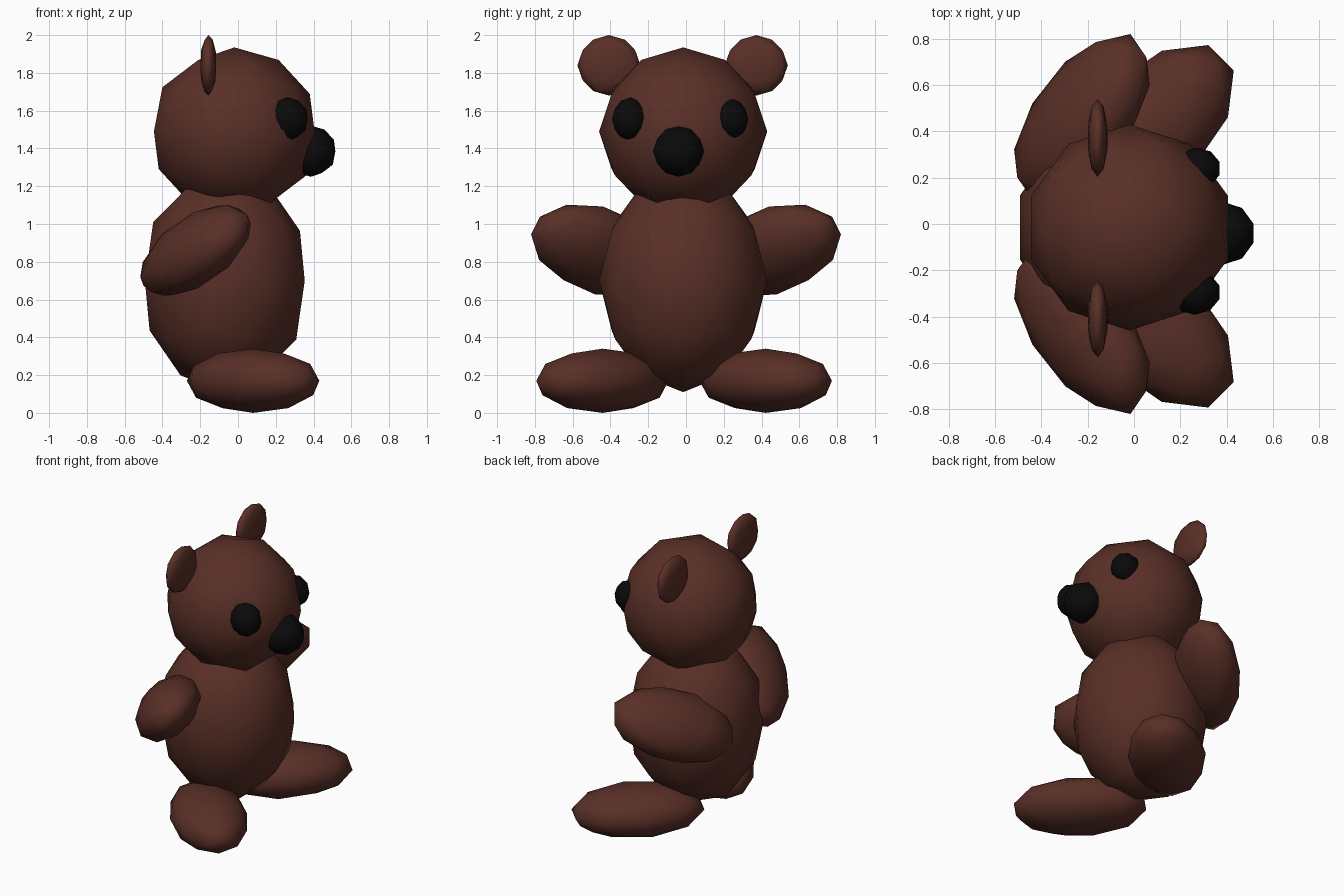
import bpy, bmesh
from mathutils import Matrix, Vector

if "Cube" in bpy.data.objects:
    bpy.data.objects.remove(bpy.data.objects["Cube"])


def material(name, rgb):
    m = bpy.data.materials.new(name)
    m.diffuse_color = (*rgb, 1.0)
    m.use_nodes = True
    m.node_tree.nodes["Principled BSDF"].inputs["Base Color"].default_value = m.diffuse_color
    return m


brown = material("brown fur", (0.10, 0.029, 0.020))
black = material("black", (0.003, 0.003, 0.003))


def ellipsoid(name, centre, radii, mat, long_axis=(1, 0, 0), thin_axis=(0, 0, 1)):
    """Low-poly ball, stretched along its own axes and turned into place."""
    x = Vector(long_axis).normalized()
    z = Vector(thin_axis)
    z = (z - x * z.dot(x)).normalized()
    turn = Matrix((x, z.cross(x), z)).transposed().to_4x4()
    bm = bmesh.new()
    bmesh.ops.create_icosphere(bm, subdivisions=2, radius=1.0)
    bm.transform(turn @ Matrix.Diagonal((*radii, 1.0)))
    for f in bm.faces:
        f.smooth = True
    mesh = bpy.data.meshes.new(name)
    bm.to_mesh(mesh)
    bm.free()
    mesh.materials.append(mat)
    ob = bpy.data.objects.new(name, mesh)
    ob.location = centre
    bpy.context.collection.objects.link(ob)
    return ob


# Torso and head
ellipsoid("body", (-0.07, -0.015, 0.70), (0.445, 0.445, 0.59), brown)
ellipsoid("head", (-0.02, -0.015, 1.49), (0.447, 0.445, 0.445), brown)

# Nose
ellipsoid("nose", (0.387, -0.04, 1.385), (0.135, 0.135, 0.135), black)

# Eyes, slightly uneven
ellipsoid("left_eye", (0.27, 0.24, 1.555), (0.105, 0.09, 0.108), black)
ellipsoid("right_eye", (0.262, -0.295, 1.555), (0.112, 0.097, 0.115), black)

# Paired ears, arms and legs
limb = (0.44, 0.25, 0.17)
for side, s in (("left", 1), ("right", -1)):
    ellipsoid(side + "_ear", (-0.157, s * 0.39 - 0.018, 1.84),
              (0.044, 0.167, 0.16), brown)
    ellipsoid(side + "_arm", (-0.225, s * 0.46, 0.86), limb, brown,
              (0.579, s * 0.747, 0.326), (-0.70, s * 0.25, 0.667))
    ellipsoid(side + "_leg", (0.08, s * 0.432 - 0.01, 0.17), limb, brown,
              (1, s, 0))
